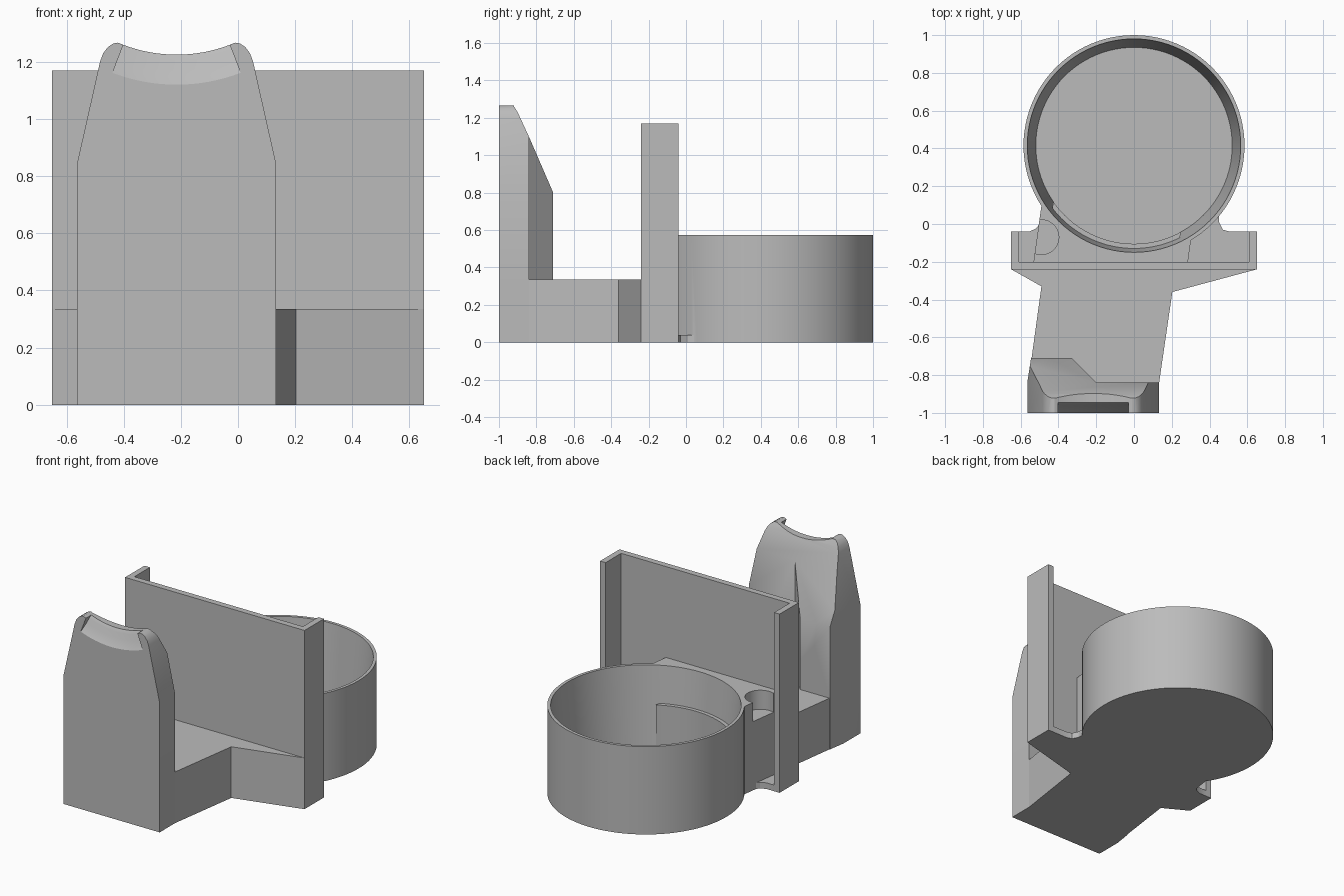
import bpy, bmesh, math

cube = bpy.data.objects.get("Cube")
if cube:
    bpy.data.objects.remove(cube)

grey = bpy.data.materials.new("plain_grey")
grey.use_nodes = True
GREY = (0.5, 0.5, 0.5, 1)
grey.diffuse_color = GREY
grey.node_tree.nodes["Principled BSDF"].inputs["Base Color"].default_value = GREY


def loft(name, rings):
    """Closed solid through rings of equal point count."""
    bm = bmesh.new()
    vs = [[bm.verts.new(p) for p in ring] for ring in rings]
    n = len(vs[0])
    for a, b in zip(vs, vs[1:]):
        for i in range(n):
            j = (i + 1) % n
            bm.faces.new((a[i], a[j], b[j], b[i]))
    bm.faces.new(vs[0])
    bm.faces.new(vs[-1])
    bmesh.ops.recalc_face_normals(bm, faces=bm.faces)
    me = bpy.data.meshes.new(name)
    bm.to_mesh(me)
    bm.free()
    me.materials.append(grey)
    ob = bpy.data.objects.new(name, me)
    bpy.context.collection.objects.link(ob)
    return ob


def prism(name, pts, lo, hi, axis="z"):
    place = {"z": lambda p, t: (p[0], p[1], t),
             "y": lambda p, t: (p[0], t, p[1]),
             "x": lambda p, t: (t, p[0], p[1])}[axis]
    return loft(name, [[place(p, t) for p in pts] for t in (lo, hi)])


def box(name, x0, x1, y0, y1, z0, z1):
    return prism(name, [(x0, y0), (x1, y0), (x1, y1), (x0, y1)], z0, z1)


def round_solid(name, x, y, sections, n=96):
    """Solid of circular sections given as (radius, z)."""
    return loft(name, [[(x + r * math.cos(k * math.tau / n),
                         y + r * math.sin(k * math.tau / n), z)
                        for k in range(n)] for r, z in sections])


def combine(target, other, op):
    """Apply a boolean and remove the helper."""
    other.hide_render = True
    mod = target.modifiers.new(op.lower(), "BOOLEAN")
    mod.operation, mod.object, mod.solver = op, other, "EXACT"
    bpy.context.view_layer.update()
    deps = bpy.context.evaluated_depsgraph_get()
    me = bpy.data.meshes.new_from_object(target.evaluated_get(deps))
    target.modifiers.clear()
    target.data = me
    bpy.data.objects.remove(other)


CUP_Y, CUP_H, BASE_H, PLATE_H = 0.415, 0.575, 0.335, 0.04


def left_x(y, off=0):
    return -0.49 + 0.14 * (y + 0.33) - off


def right_x(y, off=0):
    return 0.203 + 0.14 * (y + 0.36) + off


def slanted(name, y0, y1, off, height):
    return prism(name, [(left_x(y0, off), y0), (right_x(y0, off), y0),
                        (right_x(y1, off), y1), (left_x(y1, off), y1)], 0, height)


# Round cup, joined to the wall by a slanted neck
body = round_solid("holder_body", 0, CUP_Y, [(0.585, 0), (0.585, CUP_H)])
combine(body, slanted("neck", -0.22, 0.12, 0.06, CUP_H), "UNION")

# Thin foot plate with curved corners
foot = [(-0.65, -0.22), (-0.65, -0.04), (-0.555, -0.04), (-0.52, -0.025),
        (-0.5, 0), (-0.49, 0.1), (0, 0.2), (0.47, 0.1), (0.45, 0.04),
        (0.45, 0.01), (0.47, -0.03), (0.505, -0.04), (0.65, -0.04), (0.65, -0.22)]
combine(body, prism("foot_plate", foot, 0, PLATE_H), "UNION")

# Tapered cup interior, then the low sill that pokes into it
combine(body, round_solid("cup_hollow", 0, CUP_Y,
                          [(0.52, 0.05), (0.565, CUP_H), (0.569, 0.62)]), "DIFFERENCE")
sill = slanted("sill", -0.22, 0.12, 0, BASE_H)
combine(sill, round_solid("sill_cut", 0, CUP_Y, [(0.52, 0.05), (0.52, 0.5)]), "DIFFERENCE")
combine(body, sill, "UNION")

# Round pocket in the neck
combine(body, round_solid("pocket", -0.49, -0.07, [(0.092, 0.45), (0.092, 0.7)], 48),
        "DIFFERENCE")

# Tall wall with end flanges
wall = box("back_wall", -0.65, 0.65, -0.24, -0.04, 0, 1.17)
combine(wall, box("wall_recess", -0.61, 0.61, -0.2, 0.1, -0.1, 1.3), "DIFFERENCE")
combine(body, wall, "UNION")

# Low base between the wall and the tower
base = [(-0.65, -0.24), (-0.49, -0.33), (-0.56, -0.84), (-0.56, -1), (0.133, -1),
        (0.133, -0.84), (0.203, -0.36), (0.65, -0.24), (0.65, -0.22), (-0.65, -0.22)]
combine(body, prism("base", base, 0, BASE_H), "UNION")

# Tower: face outline crossed with the side outline and the footprint
MID, TOP_Z, SADDLE_R = -0.215, 1.745, 0.52


def arc(r, half_deg, n=16):
    steps = [math.radians(half_deg) * (2 * k / n - 1) for k in range(n + 1)]
    return [(MID + r * math.sin(a), TOP_Z - r * math.cos(a)) for a in steps]


ear = [(0.348, 0), (0.348, 0.845), (0.268, 1.2), (0.257, 1.23), (0.24, 1.252),
       (0.222, 1.264), (0.205, 1.267)]
face = ([(MID - x, z) for x, z in ear] + arc(SADDLE_R, 21)
        + [(MID + x, z) for x, z in reversed(ear)])
tower = prism("tower", face, -1, -0.5, "y")
side = [(-1.1, -0.1), (-1.1, 1.4), (-0.92, 1.4), (-0.92, 1.262), (-0.9, 1.23),
        (-0.84, 1.1), (-0.71, 0.8), (-0.71, -0.1)]
combine(tower, prism("tower_side", side, -1, 1, "x"), "INTERSECT")
plan = [(-0.7, -1.1), (0.3, -1.1), (0.3, -0.84), (-0.2, -0.84), (-0.33, -0.71),
        (-0.545, -0.71), (-0.565, -0.84), (-0.7, -0.86)]
combine(tower, prism("tower_plan", plan, -0.2, 1.6), "INTERSECT")

# Scooped front edge of the saddle
rings = []
for y, r in ((-1.04, 0.665), (-1, 0.625), (-0.967, 0.575), (-0.957, 0.54), (-0.945, 0.521)):
    rings.append([(x, y, z) for x, z in arc(r, 21) + arc(0.46, 21)[::-1]])
combine(tower, loft("scoop", rings), "DIFFERENCE")
combine(body, tower, "UNION")

# Smooth the round surfaces and keep crisp edges
bpy.ops.object.select_all(action="DESELECT")
body.select_set(True)
bpy.context.view_layer.objects.active = body
bpy.ops.object.shade_smooth_by_angle(angle=math.radians(25))
